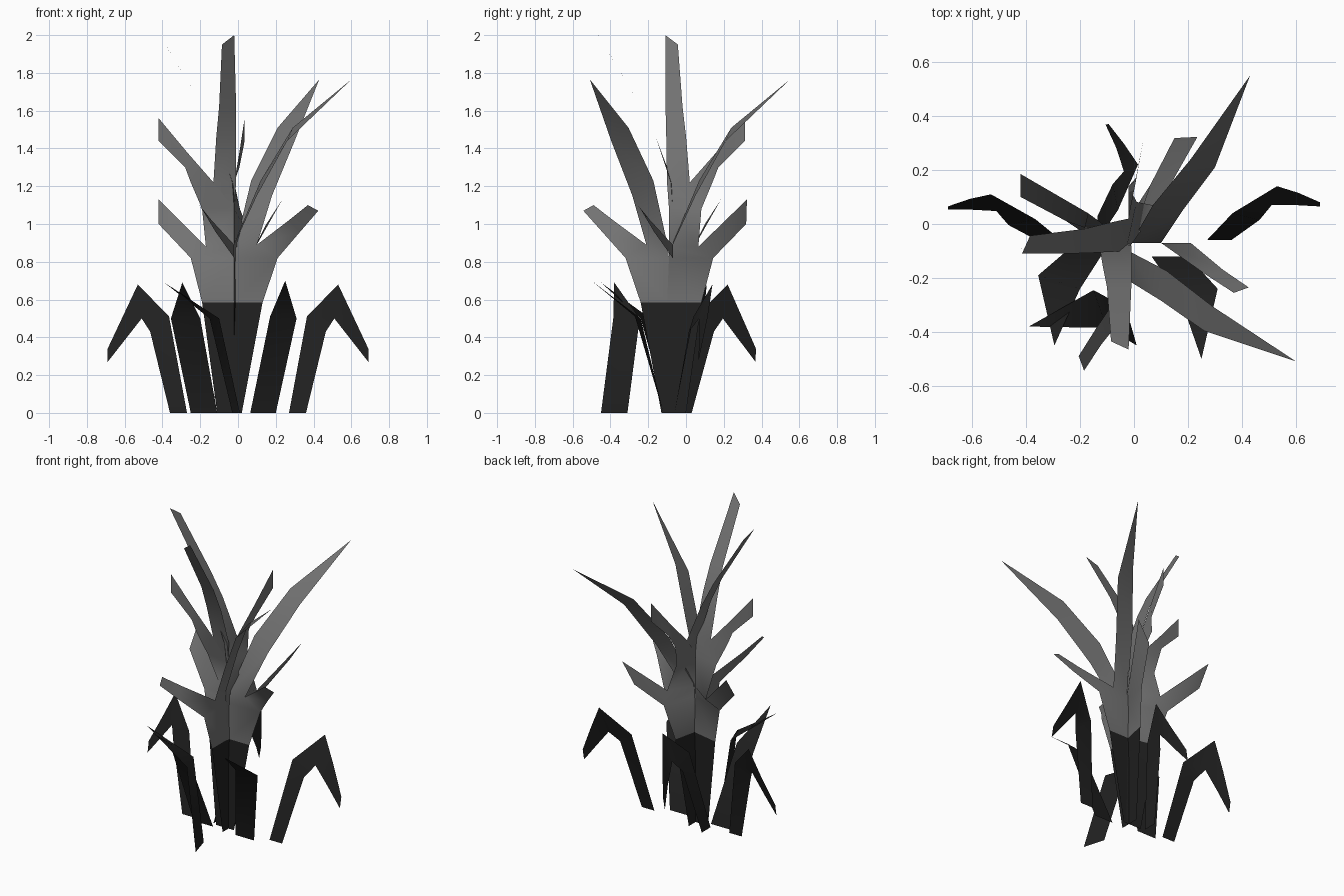
import bpy
import bmesh

cube = bpy.data.objects.get("Cube")
if cube:
    bpy.data.objects.remove(cube, do_unlink=True)


def make_material(name, value):
    mat = bpy.data.materials.new(name)
    colour = (value, value, value, 1)
    mat.diffuse_color = colour
    mat.use_nodes = True
    shader = mat.node_tree.nodes["Principled BSDF"]
    shader.inputs["Base Color"].default_value = colour
    shader.inputs["Roughness"].default_value = 0.9
    return mat


dark = make_material("dark charcoal", 0.015)
grey = make_material("mid grey", 0.17)
COLOUR_LINE = 0.585  # leaves are grey above this height


def build_leaf(name, ribbons, place, two_tone=False):
    """Build flat ribbons from rows of (left point, right point)."""
    bm = bmesh.new()
    for rows in ribbons:
        verts = [[bm.verts.new(place(*point)) for point in row] for row in rows]
        for (a, b), (c, d) in zip(verts, verts[1:]):
            bm.faces.new((a, b, d, c))
    # weld ribbon joints and collapse pointed tips
    bmesh.ops.remove_doubles(bm, verts=bm.verts[:], dist=0.0005)
    for face in bm.faces:
        face.smooth = True
        if two_tone and face.calc_center_median().z > COLOUR_LINE:
            face.material_index = 1
    mesh = bpy.data.meshes.new(name)
    bm.to_mesh(mesh)
    bm.free()
    mesh.materials.append(dark)
    mesh.materials.append(grey)
    obj = bpy.data.objects.new(name, mesh)
    bpy.context.collection.objects.link(obj)
    return obj


def facing_front(side, bend, height):
    return (side, bend - 0.07, height)


def facing_side(side, bend, height):
    return (bend - 0.02, 0.05 * bend - side - 0.11, height)


# Tall leaf: stem, spike and two side branches, as (side, bend, height)
tall_stem = [
    ((-0.11, 0, 0), (0, 0, 0)),
    ((-0.19, 0.04, 0.585), (-0.01, 0, 0.585)),
    ((-0.25, 0.08, 0.82), (-0.02, 0, 0.82)),
    ((-0.17, 0.11, 0.88), (-0.02, 0, 0.88)),
    ((-0.19, 0.03, 1.08), (-0.02, 0, 1.08)),
    ((-0.25, 0, 1.22), (-0.13, 0, 1.22)),
]
tall_spike = [
    ((-0.19, 0.03, 1.08), (-0.02, 0, 1.08)),
    ((-0.13, 0, 1.22), (-0.01, -0.01, 1.22)),
    ((-0.115, -0.09, 1.46), (-0.01, -0.09, 1.46)),
    ((-0.1, -0.165, 1.62), (-0.01, -0.165, 1.62)),
    ((-0.085, -0.365, 1.95), (-0.02, -0.395, 2)),
]
tall_lower_branch = [
    ((-0.25, 0.08, 0.82), (-0.17, 0.11, 0.88)),
    ((-0.42, 0.17, 1), (-0.42, 0.255, 1.13)),
]


def upper_branch(bend):
    return [
        ((-0.25, 0, 1.22), (-0.13, 0, 1.22)),
        ((-0.28, bend / 2, 1.3), (-0.27, bend / 2, 1.38)),
        ((-0.42, bend, 1.44), (-0.42, bend, 1.56)),
    ]


# Leaning leaf: stem with a long pointed blade and one lower branch
leaning_stem = [
    ((-0.03, 0, 0), (0.02, 0, 0)),
    ((-0.02, 0, 0.585), (0.13, 0, 0.585)),
    ((-0.02, 0, 0.82), (0.21, 0, 0.82)),
    ((-0.01, 0, 0.9), (0.1, 0, 0.89)),
    ((0.07, 0.14, 1.23), (0.18, 0.12, 1.15)),
    ((0.21, 0.31, 1.51), (0.3, 0.28, 1.44)),
    ((0.43, 0.62, 1.765), (0.43, 0.62, 1.765)),
]
leaning_branch = [
    ((0.1, 0, 0.89), (0.21, 0, 0.82)),
    ((0.27, -0.12, 1.02), (0.33, -0.1, 0.96)),
    ((0.37, -0.185, 1.1), (0.425, -0.165, 1.07)),
]

for direction, place, bend in (
    ("front", facing_front, -0.02),
    ("side", facing_side, 0.055),
):
    tall = [tall_stem, tall_spike, tall_lower_branch, upper_branch(bend)]
    build_leaf("tall_leaf_" + direction, tall, place, True)
    leaning = [leaning_stem, leaning_branch]
    build_leaf("leaning_leaf_" + direction, leaning, place, True)

# Drooping blades: one profile used right, left and at the back
droop = [
    ((0.27, -0.06, 0), (0.36, -0.06, 0)),
    ((0.365, 0.04, 0.51), (0.465, 0.015, 0.43)),
    ((0.53, 0.14, 0.68), (0.51, 0.07, 0.5)),
    ((0.61, 0.115, 0.51), (0.6, 0.07, 0.385)),
    ((0.69, 0.08, 0.34), (0.69, 0.065, 0.27)),
]


def as_is(x, y, z):
    return (x, y, z)


def mirrored(x, y, z):
    return (-x, y - 0.03 * z / 0.68, z)


def turned_back(x, y, z):
    return (0.75 * y - 0.09 - 0.4 * max(0, x - 0.53), x - 0.33 + 0.03 * z, z)


build_leaf("left_drooping_blade", [droop], as_is)
build_leaf("right_drooping_blade", [droop], mirrored)
build_leaf("back_drooping_blade", [droop], turned_back)

# Pointed blades at the front, folded forward at the top
pointed = {
    "front_left_blade": [
        ((0.065, -0.12, 0), (0.2, -0.12, 0)),
        ((0.17, -0.27, 0.51), (0.31, -0.24, 0.5)),
        ((0.25, -0.5, 0.7), (0.25, -0.5, 0.7)),
    ],
    "front_right_blade": [
        ((-0.25, -0.1, 0), (-0.11, -0.1, 0)),
        ((-0.355, -0.19, 0.5), (-0.2, -0.24, 0.5)),
        ((-0.295, -0.45, 0.69), (-0.295, -0.45, 0.69)),
    ],
    "front_middle_blade": [
        ((0.01, -0.45, 0), (-0.03, -0.31, 0)),
        ((-0.1, -0.385, 0.5), (-0.15, -0.245, 0.5)),
        ((-0.39, -0.38, 0.69), (-0.39, -0.38, 0.69)),
    ],
}
for name, rows in pointed.items():
    build_leaf(name, [rows], as_is)
